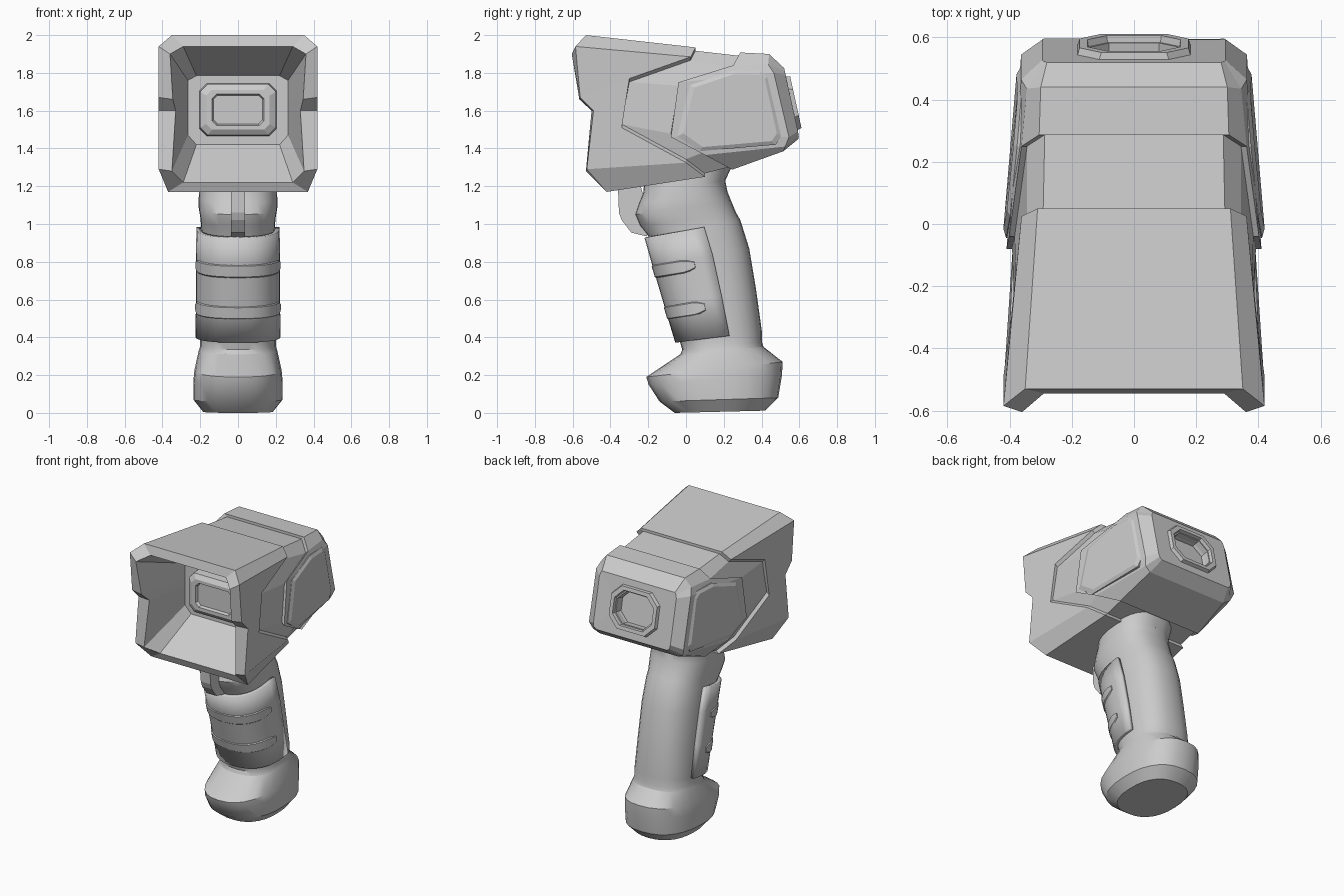
import bpy, bmesh
from math import sin, cos, pi, radians, copysign
from mathutils import Vector

if "Cube" in bpy.data.objects:
    bpy.data.objects.remove(bpy.data.objects["Cube"])


def loft(name, rings, cap=True, closed=True, smooth=None):
    """Skin a list of equal-length point rings."""
    bm = bmesh.new()
    vs = [[bm.verts.new(p) for p in r] for r in rings]
    n = len(rings[0])
    for a, b in zip(vs, vs[1:]):
        for i in range(n if closed else n - 1):
            j = (i + 1) % n
            bm.faces.new((a[i], a[j], b[j], b[i]))
    if cap:
        bm.faces.new(vs[0])
        bm.faces.new(vs[-1])
    bmesh.ops.recalc_face_normals(bm, faces=bm.faces)
    me = bpy.data.meshes.new(name)
    bm.to_mesh(me)
    bm.free()
    ob = bpy.data.objects.new(name, me)
    bpy.context.collection.objects.link(ob)
    if smooth:
        bpy.ops.object.select_all(action='DESELECT')
        ob.select_set(True)
        bpy.context.view_layer.objects.active = ob
        bpy.ops.object.shade_smooth_by_angle(angle=radians(smooth))
    return ob


def sym(half):
    """Mirror a half ring (top to bottom) across x = 0."""
    return half + [(-x, y, z) for x, y, z in reversed(half)]


def shrink(half, d=0.018):
    return [(x - d, y, z - copysign(d, z - 1.55)) for x, y, z in half]


def octagon(w, h, c, centre, up, out, d):
    """Chamfered rectangle in the plane of x and 'up', pushed d along 'out'."""
    pts = [(w, h - c), (w - c, h), (c - w, h), (-w, h - c),
           (-w, c - h), (c - w, -h), (w - c, -h), (w, c - h)]
    return [centre + Vector((x, 0, 0)) + up * v + out * d for x, v in pts]


# Head section rings, half side, top to bottom
back_wall = [(.22, -.2, 1.785), (.265, -.2, 1.76), (.265, -.2, 1.66),
             (.265, -.2, 1.6), (.265, -.2, 1.47), (.22, -.2, 1.42)]
rim_in = [(.29, -.545, 1.94), (.36, -.605, 1.90), (.345, -.565, 1.66),
          (.33, -.5, 1.6), (.35, -.53, 1.28), (.29, -.44, 1.22)]
rim_out = [(.35, -.53, 2.0), (.42, -.585, 1.94), (.42, -.56, 1.67),
           (.42, -.49, 1.6), (.42, -.525, 1.29), (.37, -.42, 1.17)]
hood_end = [(.31, .05, 1.935), (.362, .025, 1.885), (.395, -.3, 1.77),
            (.4, -.34, 1.51), (.385, 0, 1.325), (.32, .1, 1.25)]
rear_start = [(.305, .287, 1.908), (.362, .25, 1.84), (.402, -.04, 1.75),
              (.41, -.08, 1.46), (.395, .1, 1.365), (.32, .245, 1.288)]
rear_side = [(.3, .44, 1.9), (.345, .435, 1.845), (.363, .465, 1.8),
             (.363, .545, 1.46), (.345, .525, 1.41), (.3, .515, 1.385)]
rear_face = [(.28, .52, 1.825), (.29, .523, 1.81), (.295, .527, 1.79),
             (.295, .593, 1.49), (.29, .597, 1.465), (.27, .595, 1.45)]

loft("hood", [sym(r) for r in (back_wall, rim_in, rim_out, hood_end,
                               shrink(hood_end, .03))], cap=False)
loft("hood_back_wall", [sym([(x, -.2, z) for x, y, z in back_wall]),
                        sym([(x, -.19, z) for x, y, z in back_wall])])
loft("head_core", [sym(shrink(hood_end)), sym(shrink(rear_start))], cap=False)
rear = loft("rear_housing", [sym(r) for r in (shrink(rear_start, .03), rear_start,
                                              rear_side, rear_face)])

# Screen block inside the hood
zc, zu, front = Vector((0, 0, 1.605)), Vector((0, 0, 1)), Vector((0, -1, 0))
loft("screen", [octagon(w, h, c, zc, zu, front, d) for w, h, c, d in (
    (.205, .14, .04, .19), (.2, .135, .04, .25), (.168, .105, .03, .27),
    (.138, .083, .025, .27), (.13, .076, .022, .25))])

# Eyepiece: octagonal recess with raised frame on the sloping rear face
pc = Vector((0, .56, 1.64))
pu = Vector((0, -.214, .977))
po = Vector((0, .977, .214))
cutter = loft("port_cutter", [octagon(.14, .105, .06, pc, pu, po, d) for d in (-.06, .1)])
mod = rear.modifiers.new("port", 'BOOLEAN')
mod.operation, mod.object = 'DIFFERENCE', cutter
bpy.context.view_layer.objects.active = rear
bpy.ops.object.modifier_apply(modifier="port")
bpy.data.objects.remove(cutter)
loft("port_frame", [octagon(w, h, c, pc, pu, po, d) for w, h, c, d in (
    (.185, .148, .07, -.01), (.175, .14, .07, .022), (.15, .115, .062, .022),
    (.138, .103, .06, -.05))], cap=False)

# Raised side panels
outline = [(.02, 1.735), (.25, 1.812), (.4, 1.81), (.435, 1.785), (.505, 1.465),
           (.475, 1.42), (.07, 1.385), (-.045, 1.465)]
cy = sum(p[0] for p in outline) / 8
cz = sum(p[1] for p in outline) / 8
for side, label in ((1, "right"), (-1, "left")):
    def ring(scale, lift):
        pts = []
        for y, z in outline:
            y, z = cy + (y - cy) * scale, cz + (z - cz) * scale
            x = .41 - .085 * (y + .06) - .05 * max(0, z - 1.6) + lift
            pts.append((side * x, y, z))
        return pts
    loft("side_panel_" + label, [ring(1, -.03), ring(1, .003), ring(.9, .014)])

# Handle cross-sections: front y, front z, back y, back z, half width
E = .83
ANGLES = [2 * pi * i / 28 for i in range(28)]


def point(s, a, grow=0):
    fy, fz, by, bz, w = s
    c = copysign(abs(cos(a)) ** E, cos(a))
    t = (1 - c) / 2
    x = (w + grow) * copysign(abs(sin(a)) ** E, sin(a))
    return (x, fy + (by - fy) * t - grow * c, fz + (bz - fz) * t)


grip = [(-.195, .93, .288, 1.02, .195), (-.152, .78, .335, .87, .197),
        (-.09, .57, .37, .66, .197), (-.032, .375, .402, .43, .2)]
neck = [(-.22, 1.26, .25, 1.32, .2), (-.225, 1.17, .208, 1.23, .205),
        (-.25, 1.11, .22, 1.17, .208), (-.27, 1.05, .24, 1.12, .208),
        (-.245, .99, .265, 1.06, .198)]
base = [(-.02, .335, .402, .375, .2), (-.03, .31, .41, .35, .208),
        (-.21, .19, .512, .27, .23), (-.198, .15, .508, .2, .236),
        (-.14, .06, .488, .08, .236), (-.06, .0, .42, .012, .185)]
loft("handle", [[point(s, a) for a in ANGLES] for s in neck + grip + base[:2]], smooth=35)
loft("handle_base", [[point(s, a) for a in ANGLES] for s in base], smooth=28)


def section(z):
    for a, b in zip(grip, grip[1:]):
        if z >= b[1]:
            break
    t = (a[1] - z) / (a[1] - b[1])
    return [p + (q - p) * t for p, q in zip(a, b)]


# Grip panel wrapping the front of the handle
arc = [radians(98) * (i / 10 - 1) for i in range(21)]
panel = loft("grip_panel", [[point(s, a, .013) for a in arc] for s in grip],
             cap=False, closed=False, smooth=35)
thick = panel.modifiers.new("thickness", 'SOLIDIFY')
thick.thickness, thick.offset = .025, 0

# Finger ribs with rounded ends
for i, zm in enumerate((.748, .528)):
    rings = []
    for k in range(-12, 13):
        u = abs(k) / 12
        a = radians(82) * k / 12
        h = .038 * (1 if u < .9 else .85 if u < .95 else .5)
        rings.append([point(section(zm + dz), a, g) for dz, g in (
            (-h, -.01), (-h, .02), (-h * .75, .031), (h * .75, .031), (h, .02), (h, -.01))])
    loft("finger_rib_%d" % (i + 1), rings, smooth=30)

# Trigger
profile = [(-.24, 1.2), (-.36, 1.19), (-.355, 1.06), (-.34, 1.02), (-.29, .955),
           (-.21, .935), (-.18, 1.0)]
loft("trigger", [[(x, y, z) for y, z in profile] for x in (-.037, .037)])
